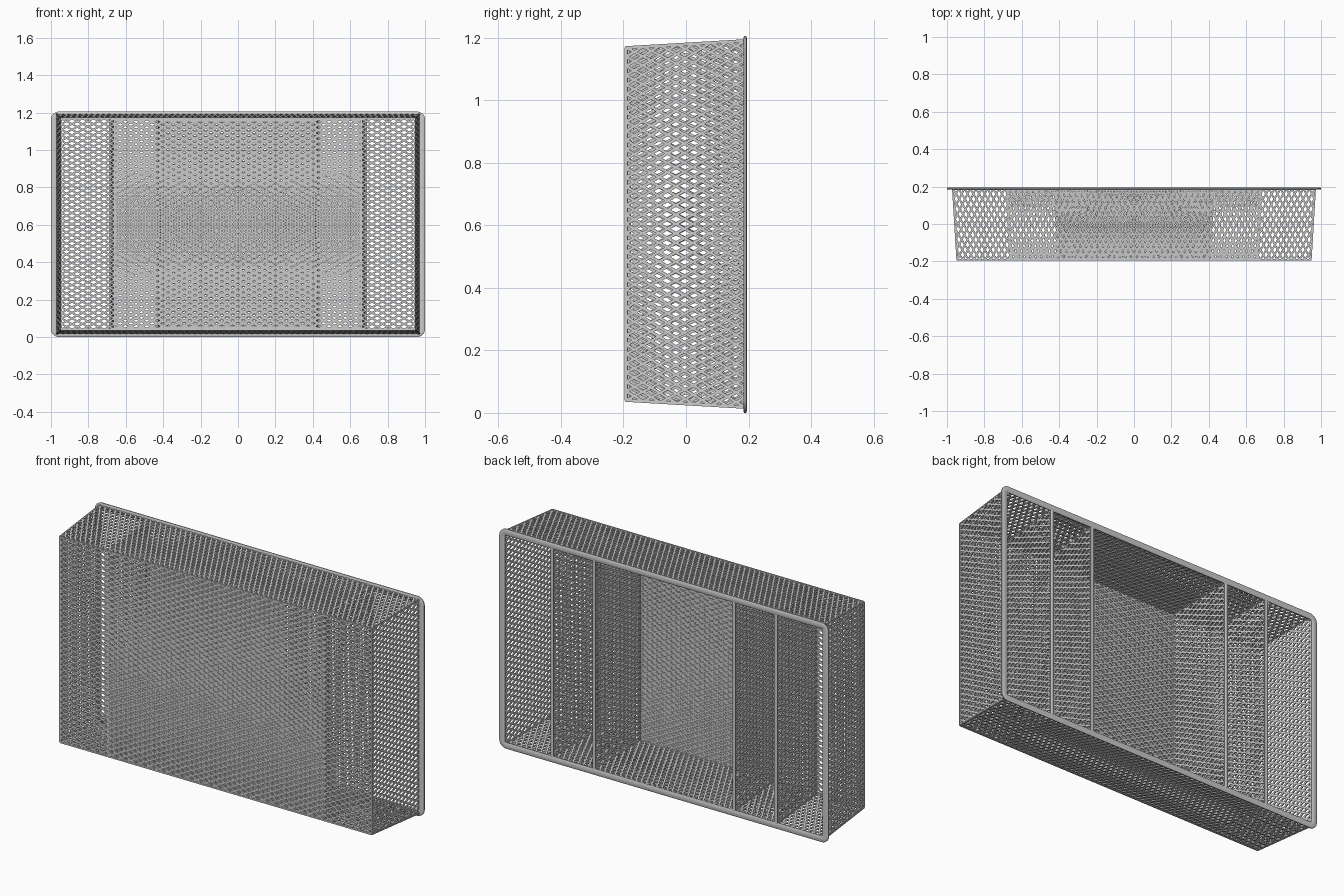
import bpy, bmesh, math
from mathutils import Vector

if "Cube" in bpy.data.objects:
    bpy.data.objects.remove(bpy.data.objects["Cube"])

WIDE, THICK = 0.0095, 0.006     # flat strand section
LONG, SHORT = 0.058, 0.030      # diamond pitch
BACK, FRONT = 0.188, -0.191     # open rim plane and floor plane (y)


def finish(bm, name, smooth=False):
    bmesh.ops.recalc_face_normals(bm, faces=bm.faces)
    me = bpy.data.meshes.new(name)
    bm.to_mesh(me)
    bm.free()
    ob = bpy.data.objects.new(name, me)
    bpy.context.collection.objects.link(ob)
    if smooth:
        for o in bpy.context.selected_objects:
            o.select_set(False)
        ob.select_set(True)
        bpy.context.view_layer.objects.active = ob
        bpy.ops.object.shade_smooth_by_angle(angle=math.radians(40))
    return ob


def strand(bm, a, b, normal):
    """Flat bar from a to b lying in the panel with the given normal."""
    d = b - a
    if d.length < 1e-4:
        return
    s = d.cross(normal).normalized() * WIDE / 2
    n = normal * THICK / 2
    rings = [[bm.verts.new(p + s * i + n * j)
              for i, j in ((-1, -1), (1, -1), (1, 1), (-1, 1))] for p in (a, b)]
    for k in range(4):
        m = (k + 1) % 4
        bm.faces.new((rings[0][k], rings[0][m], rings[1][m], rings[1][k]))
    bm.faces.new(rings[0][::-1])
    bm.faces.new(rings[1])


def mesh_panel(bm, c00, c10, c11, c01):
    """Expanded-metal panel; diamonds are long in the c00 -> c10 direction."""
    c00, c10, c11, c01 = map(Vector, (c00, c10, c11, c01))
    normal = (c10 - c00).cross(c01 - c00).normalized()
    nu = max(1, round((c10 - c00).length / LONG))
    nv = max(1, round((c01 - c00).length / SHORT))

    def at(u, v):
        u, v = u / nu, v / nv
        return c00.lerp(c10, u).lerp(c01.lerp(c11, u), v)

    for k in range(-nv + 1, nu):            # rising diagonals u - v = k
        v0, v1 = max(0, -k), min(nv, nu - k)
        strand(bm, at(v0 + k, v0), at(v1 + k, v1), normal)
    for k in range(1, nu + nv):             # falling diagonals u + v = k
        v0, v1 = max(0, k - nu), min(nv, k)
        strand(bm, at(k - v0, v0), at(k - v1, v1), normal)
    edge = (c00, c10, c11, c01)
    for i in range(4):
        strand(bm, edge[i], edge[(i + 1) % 4], normal)


def mesh_tray(name, x_rim, x_floor, gap):
    """Open tray: floor, two sides and two ends, tapering to the floor."""
    bm = bmesh.new()
    yf, yb = FRONT + gap, BACK
    lo_f, hi_f = 0.040 + gap, 1.168 - gap
    lo_b, hi_b = 0.018 + gap, 1.190 - gap
    xf, xb = x_floor, x_rim
    mesh_panel(bm, (-xf, yf, lo_f), (xf, yf, lo_f), (xf, yf, hi_f), (-xf, yf, hi_f))
    for s in (-1, 1):
        mesh_panel(bm, (s * xf, yf, lo_f), (s * xb, yb, lo_b),
                   (s * xb, yb, hi_b), (s * xf, yf, hi_f))
    for zf, zb in ((lo_f, lo_b), (hi_f, hi_b)):
        mesh_panel(bm, (-xf, yf, zf), (-xb, yb, zb), (xb, yb, zb), (xf, yf, zf))
    return finish(bm, name)


def rim(name, hx, z0, z1, radius, width, depth):
    """Rounded rectangular band with a softened flat section."""
    bm = bmesh.new()
    section = [(0, -.25), (0, .25), (.15, .5), (.85, .5),
               (1, .25), (1, -.25), (.85, -.5), (.15, -.5)]
    corners = [(hx - radius, z1 - radius, 0), (-hx + radius, z1 - radius, 90),
               (-hx + radius, z0 + radius, 180), (hx - radius, z0 + radius, 270)]
    rings = []
    for cx, cz, start in corners:
        for i in range(9):
            a = math.radians(start + i * 90 / 8)
            ring = []
            for inset, y in section:
                r = radius - inset * width
                ring.append(bm.verts.new((cx + r * math.cos(a),
                                          0.189 + y * depth,
                                          cz + r * math.sin(a))))
            rings.append(ring)
    n, m = len(rings), len(section)
    for i in range(n):
        a, b = rings[i], rings[(i + 1) % n]
        for j in range(m):
            k = (j + 1) % m
            bm.faces.new((a[j], a[k], b[k], b[j]))
    return finish(bm, name, smooth=True)


# Outer basket, then the two nested inner trays that form the dividers
mesh_tray("outer_basket", 0.968, 0.945, 0.0)
mesh_tray("wide_inner_tray", 0.680, 0.660, 0.005)
mesh_tray("narrow_inner_tray", 0.425, 0.405, 0.010)

# Rims around the open side
rim("outer_rim", 1.0, 0.0, 1.205, 0.042, 0.034, 0.011)
rim("wide_tray_rim", 0.690, 0.012, 1.193, 0.024, 0.020, 0.010)
rim("narrow_tray_rim", 0.435, 0.014, 1.191, 0.024, 0.020, 0.010)
